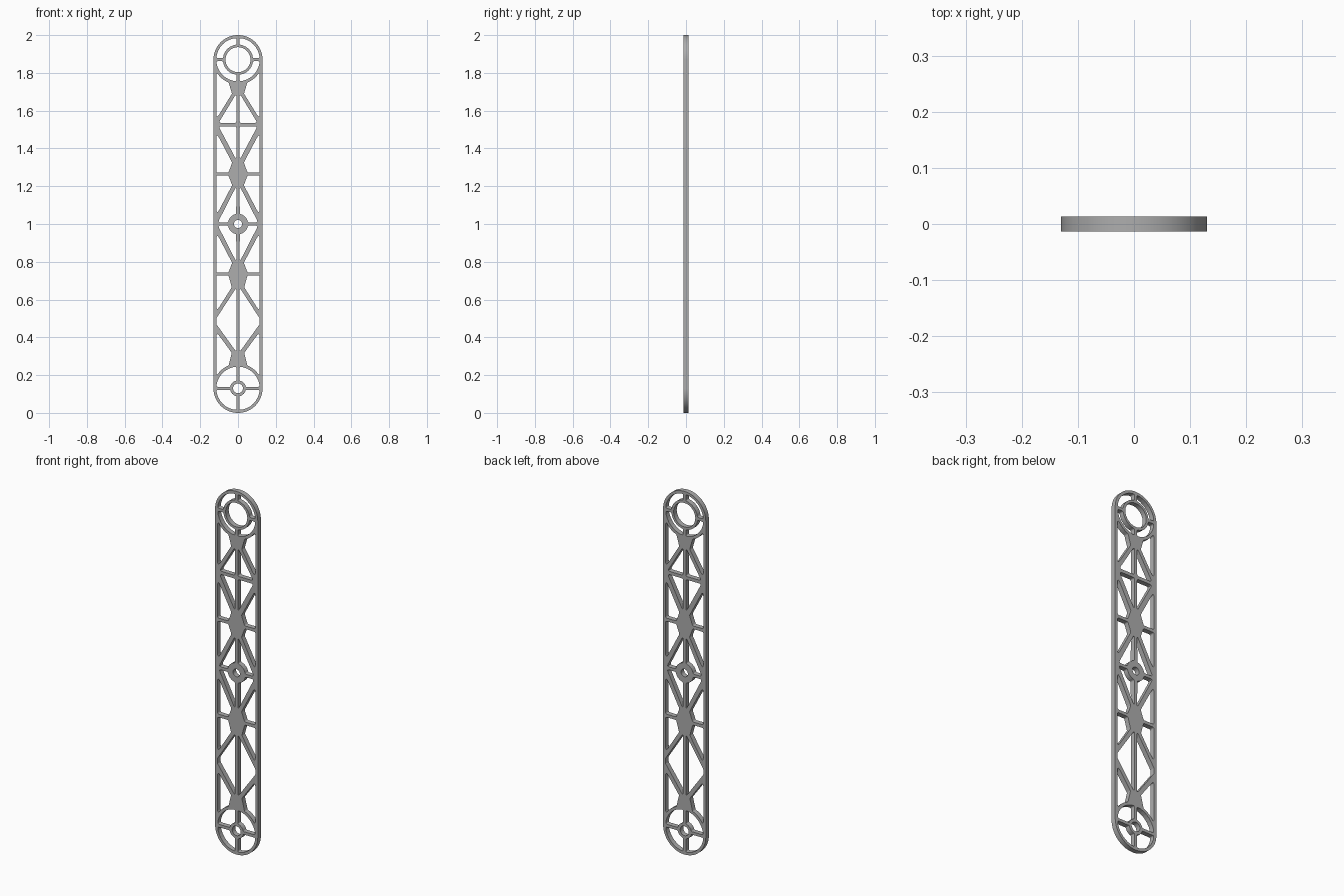
import bpy, bmesh
from math import sin, cos, tan, asin, pi, radians
from mathutils import Vector, Matrix

if "Cube" in bpy.data.objects:
    bpy.data.objects.remove(bpy.data.objects["Cube"], do_unlink=True)

HALF_WIDTH, HALF_DEPTH = 0.13, 0.0135
LOW, MID, HIGH = 0.13, 1.0, 1.87      # heights of the three ring centres
RIM, SPINE = 0.115, 0.009             # inner edge of rim, half width of spine


def arc(cz, r, a0, a1, n):
    """Points along an arc about (0, cz), angles in radians."""
    steps = [a0 + (a1 - a0) * i / n for i in range(n + 1)]
    return [(r * cos(a), cz + r * sin(a)) for a in steps]


def rounded(points, radius=0.009, steps=4):
    """Fillet every corner of a closed polygon."""
    pts = [Vector(p) for p in points]
    out = []
    for i, p in enumerate(pts):
        a, b = pts[i - 1] - p, pts[(i + 1) % len(pts)] - p
        half_turn = (pi - a.angle(b)) / 2
        t = min(radius * tan(half_turn), a.length * 0.48, b.length * 0.48)
        start, end = p + a.normalized() * t, p + b.normalized() * t
        for k in range(steps + 1):
            s = k / steps
            out.append(start * (1 - s) ** 2 + p * 2 * s * (1 - s) + end * s * s)
    return out


def circle(cz, r):
    return arc(cz, r, 0, 2 * pi, 48)[:-1]


def flip(points, z):
    """Mirror a hole about the height z."""
    return [(x, 2 * z - h) for x, h in points]


def sector(cz, r0, r1, gap):
    """Quarter ring between two spokes."""
    a0, a1 = asin(gap / r0), asin(gap / r1)
    inner = arc(cz, r0, a0, pi / 2 - a0, 6)
    outer = arc(cz, r1, a1, pi / 2 - a1, 8)
    return inner + outer[::-1]


# Holes on the left half; each is mirrored to the right
holes = []
for cz, r0 in ((HIGH, 0.08), (LOW, 0.042)):
    quarter = sector(cz, r0, 0.115, 0.008)
    holes += [quarter, flip(quarter, cz)]

# Corner windows beside the end circles
end_arc = arc(HIGH, 0.131, radians(-33), radians(-68), 4)
holes.append([(RIM, 1.79)] + end_arc + [(0.032, 1.69), (RIM, 1.555)])
holes.append(flip([(RIM, 1.79)] + end_arc + [(0.033, 1.682), (RIM, 1.57)], MID))

# Upper crossed bay
holes.append([(SPINE, 1.68), (0.015, 1.68), (0.103, 1.535), (SPINE, 1.535)])
holes.append([(SPINE, 1.35), (0.014, 1.35), (0.103, 1.517), (SPINE, 1.517)])
holes.append([(RIM, 1.273), (0.05, 1.273), (0.031, 1.325), (RIM, 1.485)])

# Bays on both sides of the middle ring
side_bay = [(RIM, 1.256), (0.05, 1.256), (0.031, 1.205), (RIM, 1.045)]
ring_bay = [(0.014, 1.19), (SPINE, 1.19)]
ring_bay += arc(MID, 0.054, radians(80), radians(9), 5) + [(0.107, 1.008)]
for bay in (side_bay, ring_bay):
    holes += [bay, flip(bay, MID)]

# Tall lower diamond bay
holes.append([(RIM, 0.727), (0.05, 0.727), (0.033, 0.665), (RIM, 0.535)])
holes.append([(SPINE, 0.655), (0.014, 0.655), (RIM, 0.5), (RIM, 0.47),
              (0.014, 0.33), (SPINE, 0.33)])

# Outline, windows and round bores as one filled profile
outline = arc(HIGH, HALF_WIDTH, 0, pi, 40) + arc(LOW, HALF_WIDTH, pi, 2 * pi, 40)
loops = [outline, circle(HIGH, 0.066), circle(MID, 0.021), circle(LOW, 0.026)]
for hole in holes:
    shape = rounded(hole)
    loops += [shape, [(-x, z) for x, z in shape]]

curve = bpy.data.curves.new("arm_profile", "CURVE")
curve.dimensions = "2D"
curve.fill_mode = "BOTH"
curve.extrude = HALF_DEPTH
for loop in loops:
    spline = curve.splines.new("POLY")
    spline.points.add(len(loop) - 1)
    for point, (x, z) in zip(spline.points, loop):
        point.co = (x, z, 0, 1)
    spline.use_cyclic_u = True

# Turn the profile into an upright mesh
profile = bpy.data.objects.new("arm_profile", curve)
bpy.context.collection.objects.link(profile)
bpy.context.view_layer.update()
graph = bpy.context.evaluated_depsgraph_get()
mesh = bpy.data.meshes.new_from_object(profile.evaluated_get(graph))
bpy.data.objects.remove(profile, do_unlink=True)
mesh.name = "lattice_arm"
mesh.transform(Matrix.Rotation(pi / 2, 4, "X"))
bm = bmesh.new()
bm.from_mesh(mesh)
bmesh.ops.remove_doubles(bm, verts=bm.verts, dist=0.00005)
bmesh.ops.recalc_face_normals(bm, faces=bm.faces)
bm.to_mesh(mesh)
bm.free()

# Plain grey material
grey = bpy.data.materials.new("plain_grey")
grey.use_nodes = True
colour = (0.42, 0.42, 0.42, 1)
grey.diffuse_color = colour
grey.node_tree.nodes["Principled BSDF"].inputs["Base Color"].default_value = colour
mesh.materials.clear()
mesh.materials.append(grey)

arm = bpy.data.objects.new("lattice_arm", mesh)
bpy.context.collection.objects.link(arm)
bpy.ops.object.select_all(action="DESELECT")
arm.select_set(True)
bpy.context.view_layer.objects.active = arm
bpy.ops.object.shade_smooth_by_angle(angle=radians(35))
